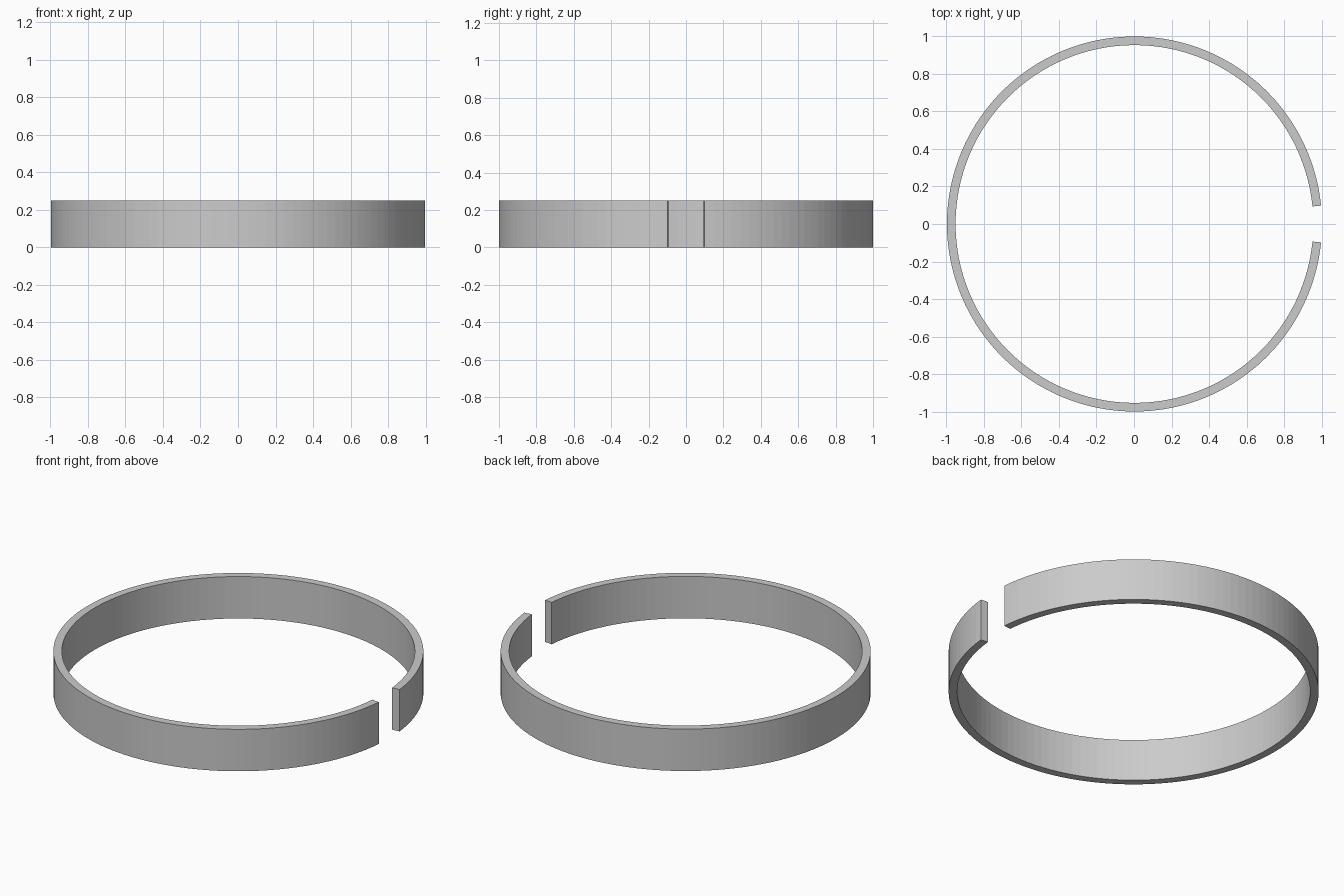
import bpy, bmesh
from math import cos, sin, pi

if "Cube" in bpy.data.objects:
    bpy.data.objects.remove(bpy.data.objects["Cube"])

SEGMENTS, GAP_SEGMENTS = 128, 4
OUTER, INNER, HEIGHT = 1.0, 0.954, 0.25
step = 2 * pi / SEGMENTS
start = GAP_SEGMENTS / 2 * step
shift = (1 - cos(start)) / 2 * OUTER   # centres the open ring on x

# Rectangular cross-section swept round the circle, leaving a gap at +x
bm = bmesh.new()
profile = [(INNER, 0), (OUTER, 0), (OUTER, HEIGHT), (INNER, HEIGHT)]
rings = []
for i in range(SEGMENTS - GAP_SEGMENTS + 1):
    a = start + i * step
    rings.append([bm.verts.new((r * cos(a) + shift, r * sin(a), z)) for r, z in profile])
for p, q in zip(rings, rings[1:]):
    for k in range(4):
        n = (k + 1) % 4
        bm.faces.new((p[k], p[n], q[n], q[k]))

# Flat end faces at the gap
bm.faces.new(rings[0])
bm.faces.new(rings[-1])
bmesh.ops.recalc_face_normals(bm, faces=bm.faces)

mesh = bpy.data.meshes.new("split_ring")
bm.to_mesh(mesh)
bm.free()
bpy.context.collection.objects.link(bpy.data.objects.new("split_ring", mesh))
